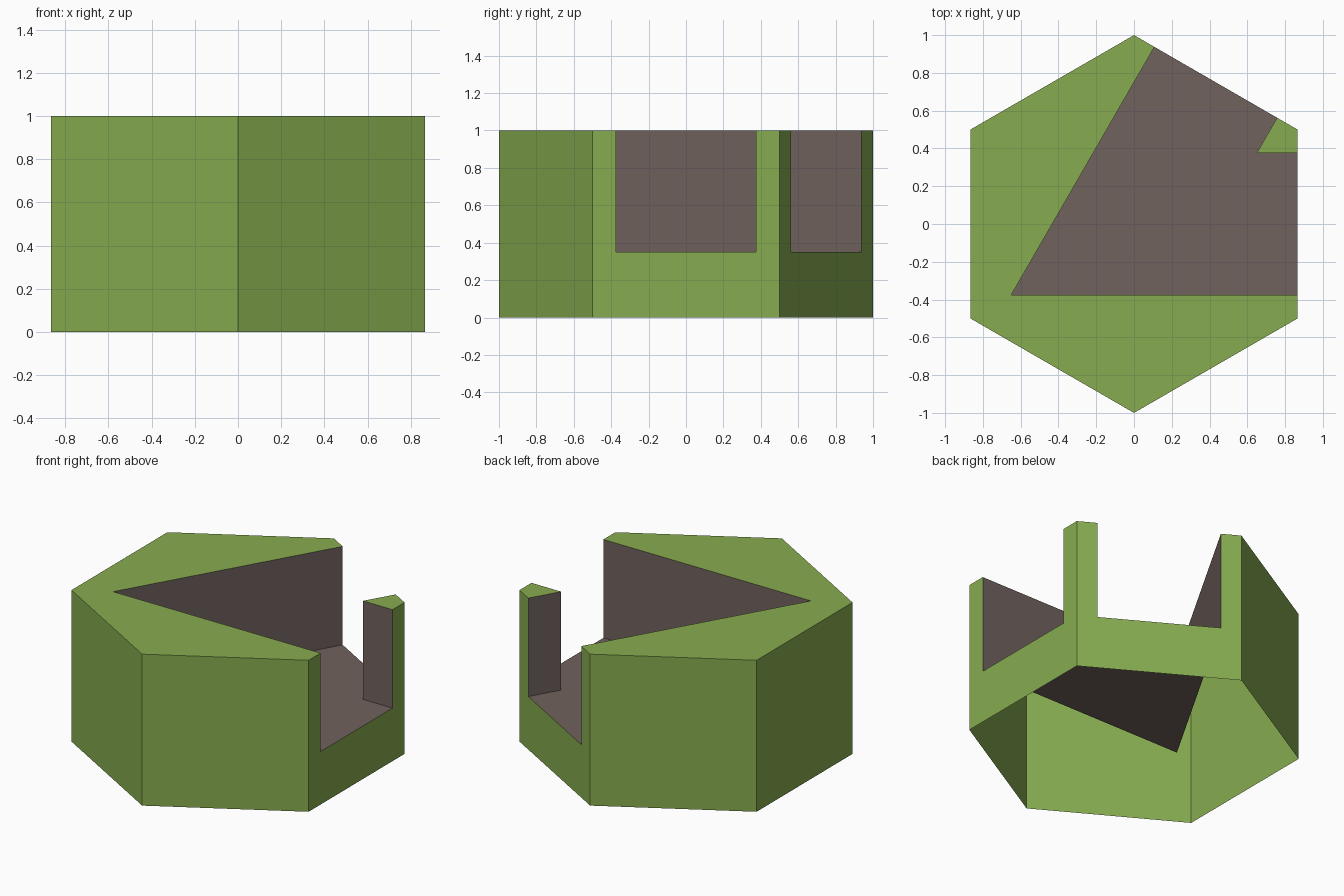
import bpy, math
from mathutils import Vector

if "Cube" in bpy.data.objects:
    bpy.data.objects.remove(bpy.data.objects["Cube"])

TOP, FLOOR, HALF = 1.0, 0.35, 0.375


def material(name, rgb):
    m = bpy.data.materials.new(name)
    m.diffuse_color = (*rgb, 1)
    m.use_nodes = True
    m.node_tree.nodes["Principled BSDF"].inputs["Base Color"].default_value = m.diffuse_color
    return m


def build(name, polys, mat):
    # each polygon is a list of 3D points, wound to face outward
    verts, faces = [], []
    for poly in polys:
        faces.append(range(len(verts), len(verts) + len(poly)))
        verts += poly
    me = bpy.data.meshes.new(name)
    me.from_pydata(verts, [], [list(f) for f in faces])
    me.materials.append(mat)
    ob = bpy.data.objects.new(name, me)
    bpy.context.collection.objects.link(ob)
    return ob


def at(p, z):
    return (p[0], p[1], z)


green = material("grass green", (0.242, 0.412, 0.080))
brown = material("earth brown", (0.165, 0.122, 0.112))

# hexagon corners, counter-clockwise from the right front corner
hexa = [Vector((math.cos(a), math.sin(a)))
        for a in (math.radians(-30 + 60 * i) for i in range(6))]


def mouth(i):
    # the two ends of the channel opening on side i
    p, q = hexa[i], hexa[(i + 1) % 6]
    mid, d = (p + q) / 2, (q - p).normalized()
    return mid - d * HALF, mid + d * HALF


r0, r1 = mouth(0)                                  # right opening
b0, b1 = mouth(1)                                  # back right opening
inner = Vector((HALF * math.sqrt(3), HALF))        # inside of the bend
outer = -inner                                     # outside of the bend

# shell: top, small post top and sides, open underneath
shell = [[at(p, TOP) for p in [b1] + hexa[2:] + [hexa[0], r0, outer]],
         [at(p, TOP) for p in (r1, hexa[1], b0, inner)]]
for i in range(6):
    p, q = hexa[i], hexa[(i + 1) % 6]
    side = [at(p, 0), at(q, 0), at(q, TOP)]
    if i < 2:
        m, n = mouth(i)
        side += [at(n, TOP), at(n, FLOOR), at(m, FLOOR), at(m, TOP)]
    shell.append(side + [at(p, TOP)])
build("hexagon_shell", shell, green)

# channel floor
build("channel_floor", [[at(p, FLOOR) for p in (r0, r1, inner, b0, b1, outer)]], brown)

# channel walls, facing into the channel
build("channel_walls",
      [[at(b, FLOOR), at(a, FLOOR), at(a, TOP), at(b, TOP)]
       for a, b in ((r1, inner), (inner, b0), (b1, outer), (outer, r0))], brown)
